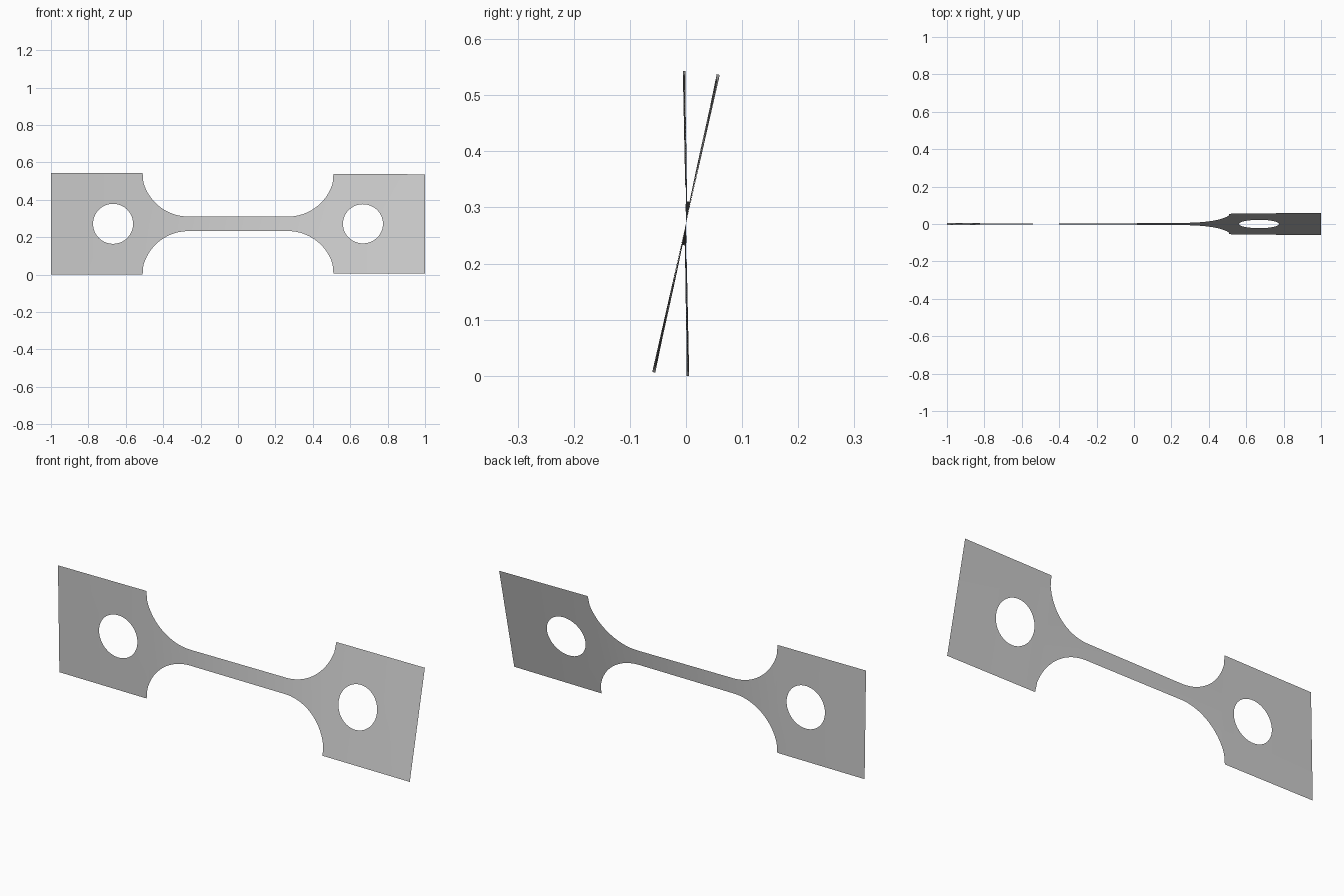
import bpy, bmesh, math

cube = bpy.data.objects.get("Cube")
if cube:
    bpy.data.objects.remove(cube, do_unlink=True)

MID_Z = 0.2715
TAB_HALF = 0.2715      # half height of the end tabs
NECK_HALF = 0.039      # half height of the narrow neck
TAB_X = 0.51           # inner edge of a tab
FILLET_X, FILLET_R = 0.265, 0.25
HOLE_X, HOLE_R = 0.668, 0.107


def outer_half(x):
    """Half height of the outline at x."""
    d = abs(x) - FILLET_X
    if abs(x) >= TAB_X - 1e-6:
        return TAB_HALF
    if d <= 0:
        return NECK_HALF
    return NECK_HALF + FILLET_R - math.sqrt(FILLET_R ** 2 - d ** 2)


def hole_half(x):
    """Half height of the round hole at x, zero elsewhere."""
    d = abs(x) - HOLE_X
    return math.sqrt(max(HOLE_R ** 2 - d * d, 0))


def twist(x):
    """Angle of the sheet about its long axis."""
    stops = [(-1, -1.2), (-0.5, -0.2), (0.5, 11.6), (1, 12.8)]
    for (x0, a0), (x1, a1) in zip(stops, stops[1:]):
        if x <= x1:
            return math.radians(a0 + (a1 - a0) * (x - x0) / (x1 - x0))
    return math.radians(stops[-1][1])


# Column positions: neck, fillet, hole and tab end, mirrored in x
cols = [0.265 * i / 8 for i in range(8)]
sweep = math.asin((TAB_X - FILLET_X) / FILLET_R)
cols += [FILLET_X + FILLET_R * math.sin(sweep * i / 20) for i in range(21)]
cols += [HOLE_X - HOLE_R * math.cos(math.pi * i / 32) for i in range(33)]
cols += [0.89, 1.0]
cols = sorted({round(s * x, 6) for x in cols for s in (-1, 1)})

# Twisted sheet: an upper and a lower strip that meet except at the holes
bm = bmesh.new()
for side in (1, -1):
    previous = None
    for x in cols:
        a = twist(x)
        pair = []
        for half in (hole_half(x), outer_half(x)):
            r = side * half
            pair.append(bm.verts.new((x, r * math.sin(a), MID_Z + r * math.cos(a))))
        if previous:
            face = [previous[0], pair[0], pair[1], previous[1]]
            bm.faces.new(face if side > 0 else face[::-1])
        previous = pair
bmesh.ops.remove_doubles(bm, verts=bm.verts, dist=0.0005)

mesh = bpy.data.meshes.new("twisted_test_strip")
bm.to_mesh(mesh)
bm.free()
strip = bpy.data.objects.new("twisted_test_strip", mesh)
bpy.context.collection.objects.link(strip)
for p in mesh.polygons:
    p.use_smooth = True

# Plain grey metal
grey = bpy.data.materials.new("plain_grey")
grey.use_nodes = True
colour = (0.6, 0.6, 0.6, 1)
grey.diffuse_color = colour
grey.node_tree.nodes["Principled BSDF"].inputs["Base Color"].default_value = colour
mesh.materials.append(grey)
